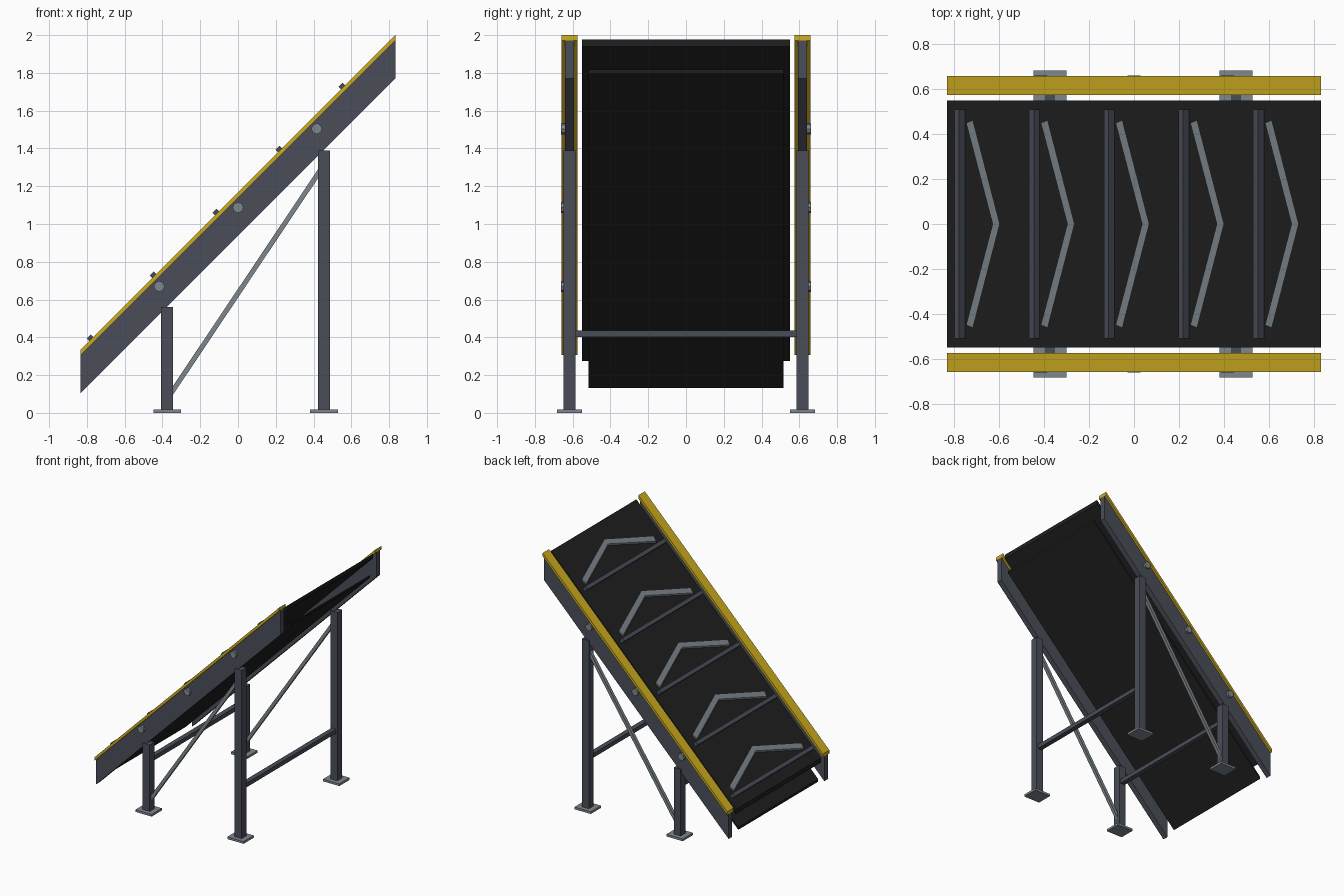
import bpy, bmesh, math
from mathutils import Vector, Matrix

cube = bpy.data.objects.get("Cube")
if cube:
    bpy.data.objects.remove(cube, do_unlink=True)


def material(name, rgb):
    m = bpy.data.materials.new(name)
    m.use_nodes = True
    colour = (*rgb, 1)
    m.diffuse_color = colour
    bsdf = next(n for n in m.node_tree.nodes if n.type == 'BSDF_PRINCIPLED')
    bsdf.inputs["Base Color"].default_value = colour
    return m


SLATE = material("slate frame", (0.067, 0.076, 0.098))
STEEL = material("light steel", (0.21, 0.245, 0.27))
YELLOW = material("safety yellow", (0.62, 0.42, 0.014))
BELT = material("black rubber", (0.014, 0.014, 0.014))


def finish(name, bm, mat):
    bmesh.ops.recalc_face_normals(bm, faces=bm.faces)
    mesh = bpy.data.meshes.new(name)
    bm.to_mesh(mesh)
    bm.free()
    mesh.materials.append(mat)
    obj = bpy.data.objects.new(name, mesh)
    bpy.context.collection.objects.link(obj)
    return obj


def prism(name, points, offset, mat):
    """Extrude a closed outline of 3D points by an offset."""
    bm = bmesh.new()
    face = bm.faces.new([bm.verts.new(p) for p in points])
    new = bmesh.ops.extrude_face_region(bm, geom=[face])["geom"]
    verts = [v for v in new if isinstance(v, bmesh.types.BMVert)]
    bmesh.ops.translate(bm, verts=verts, vec=Vector(offset))
    return finish(name, bm, mat)


def box(name, centre, size, mat, tilt=0.0):
    bm = bmesh.new()
    m = (Matrix.Translation(centre) @ Matrix.Rotation(tilt, 4, 'Y')
         @ Matrix.Diagonal((*size, 1)))
    bmesh.ops.create_cube(bm, size=1, matrix=m)
    return finish(name, bm, mat)


HALF = 0.833      # half of the conveyor's horizontal run
SIDE_Y = 0.617    # centre plane of each side frame


def incline(name, y, width, low, high, mat):
    """Slab rising at 45 degrees with vertical ends; low and high are at x = 0."""
    pts = [(x, y - width / 2, x + z) for x, z in
           ((-HALF, low), (HALF, low), (HALF, high), (-HALF, high))]
    return prism(name, pts, (0, width, 0), mat)


# Carrying belt and return belt
incline("carrying_belt", 0, 1.10, 1.107, 1.143, BELT)
incline("return_belt", 0, 1.03, 0.965, 0.985, BELT)

# Cleats and chevrons repeated up the belt
for i in range(5):
    x = i * 0.333
    base = Vector((x - 0.764, 0, x + 0.379))
    normal = Vector((-1, 0, 1)).normalized()
    box(f"cleat_{i + 1}", base + normal * 0.0165, (0.03, 1.02, 0.041),
        SLATE, -math.pi / 4)
    half = [(-0.630, 0), (-0.748, 0.450), (-0.718, 0.463), (-0.598, 0)]
    outline = half + [(px, -py) for px, py in half[2:0:-1]]
    pts = [(px + x, py, px + x + 1.138) for px, py in outline]
    prism(f"chevron_{i + 1}", pts, (0, 0, 0.018), STEEL)

LEGS = (("lower", -0.375, 0.56), ("upper", 0.455, 1.39))

for side, s in (("left", 1), ("right", -1)):
    y = s * SIDE_Y
    # Side panel with its yellow cap rail
    incline(f"{side}_side_panel", y, 0.046, 0.938, 1.139, SLATE)
    incline(f"{side}_cap_rail", y, 0.083, 1.139, 1.167, YELLOW)

    # Roller axle ends
    for i, x in enumerate((-0.417, 0, 0.417)):
        bm = bmesh.new()
        m = (Matrix.Translation((x, s * 0.645, x + 1.087))
             @ Matrix.Rotation(math.pi / 2, 4, 'X'))
        bmesh.ops.create_cone(bm, cap_ends=True, segments=8, radius1=0.029,
                              radius2=0.029, depth=0.033, matrix=m)
        finish(f"{side}_axle_end_{i + 1}", bm, STEEL)

    # Legs and foot plates
    for end, x, top in LEGS:
        box(f"{side}_{end}_leg", (x, y, (top + 0.015) / 2),
            (0.063, 0.063, top - 0.015), SLATE)
        box(f"{side}_{end}_foot", (x, y, 0.009), (0.147, 0.132, 0.018), STEEL)

    # Diagonal brace between the legs
    a, b = Vector((-0.365, y, 0.088)), Vector((0.445, y, 1.298))
    d = b - a
    box(f"{side}_brace", (a + b) / 2, (d.length, 0.026, 0.026), STEEL,
        -math.atan2(d.z, d.x))

# Cross bars joining each pair of legs
for end, x, top in LEGS:
    box(f"{end}_cross_bar", (x, 0, 0.42), (0.04, 2 * SIDE_Y - 0.05, 0.034), SLATE)
